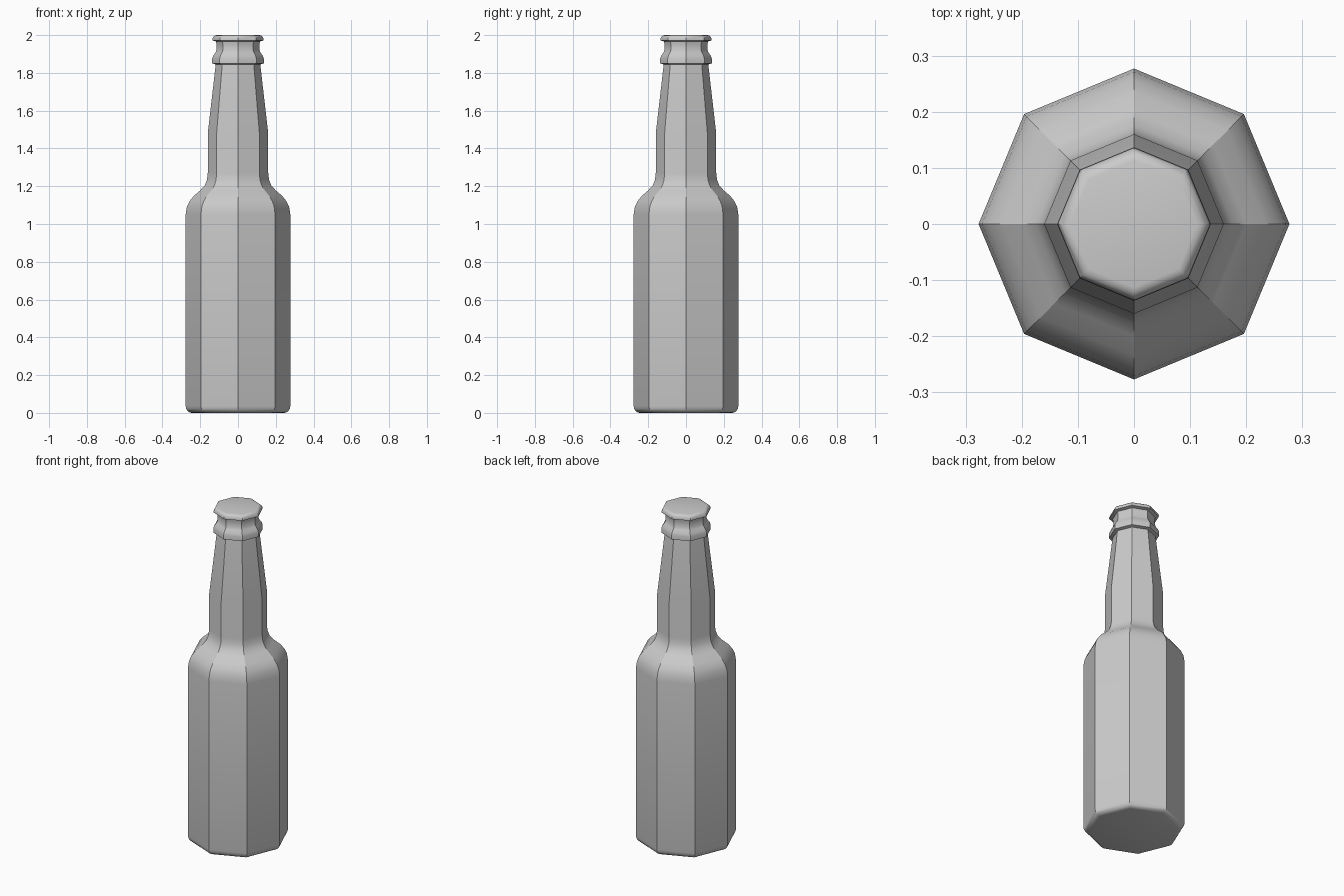
import bpy, bmesh, math

cube = bpy.data.objects.get("Cube")
if cube:
    bpy.data.objects.remove(cube, do_unlink=True)

SIDES = 8

# Corner radius and height, from the base to the top
base = [(.245, 0), (.257, .003), (.267, .01), (.274, .021), (.277, .036)]
shoulder = [(.277, 1.05), (.271, 1.09), (.257, 1.12), (.235, 1.148),
            (.2, 1.178), (.176, 1.205), (.164, 1.235), (.16, 1.27)]
neck = [(.16, 1.48), (.118, 1.845)]
collar = [(.137, 1.85), (.137, 1.875), (.132, 1.89), (.121, 1.905),
          (.114, 1.92), (.113, 1.95), (.117, 1.967)]
lip = [(.136, 1.972), (.136, 1.976), (.134, 1.985), (.129, 1.993),
       (.122, 1.998), (.113, 2)]


def material(name, value):
    mat = bpy.data.materials.new(name)
    mat.use_nodes = True
    colour = (value, value, value, 1)
    mat.diffuse_color = colour
    mat.node_tree.nodes["Principled BSDF"].inputs["Base Color"].default_value = colour
    return mat


def lathe(name, profile, mat):
    """Closed faceted solid turned around z, with corners on the axes."""
    bm = bmesh.new()
    rings = []
    for r, z in profile:
        angles = [math.tau * i / SIDES for i in range(SIDES)]
        rings.append([bm.verts.new((r * math.cos(a), r * math.sin(a), z)) for a in angles])
    for low, high in zip(rings, rings[1:]):
        for i in range(SIDES):
            j = (i + 1) % SIDES
            bm.faces.new((low[i], low[j], high[j], high[i]))
    bm.faces.new(rings[0][::-1])
    bm.faces.new(rings[-1])
    mesh = bpy.data.meshes.new(name)
    bm.to_mesh(mesh)
    bm.free()
    mesh.materials.append(mat)
    obj = bpy.data.objects.new(name, mesh)
    bpy.context.collection.objects.link(obj)
    return obj


# Bottle body, neck, collar and closed lip in one continuous surface
bottle = lathe("bottle", base + shoulder + neck + collar + lip, material("grey", .6))
bpy.ops.object.select_all(action="DESELECT")
bottle.select_set(True)
bpy.context.view_layer.objects.active = bottle
bpy.ops.object.shade_smooth_by_angle(angle=math.radians(30))
